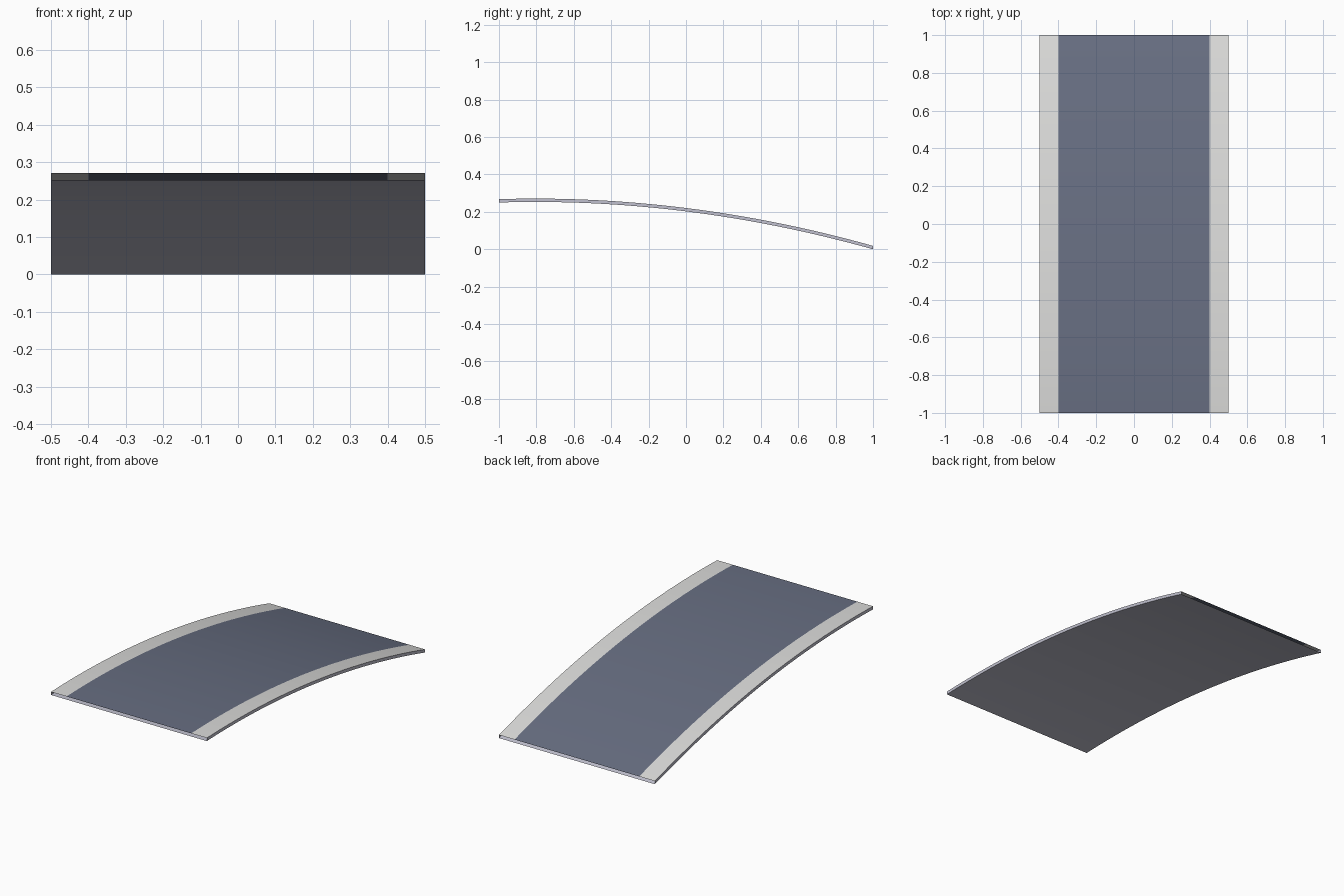
import bpy

if "Cube" in bpy.data.objects:
    bpy.data.objects.remove(bpy.data.objects["Cube"])

SEGMENTS = 32
THICK = 0.018


def material(name, rgb):
    m = bpy.data.materials.new(name)
    m.diffuse_color = (*rgb, 1.0)
    m.use_nodes = True
    m.node_tree.nodes["Principled BSDF"].inputs["Base Color"].default_value = m.diffuse_color
    return m


slate = material("slate blue", (0.135, 0.155, 0.22))
pale = material("pale grey", (0.70, 0.70, 0.69))
lavender = material("lavender grey", (0.53, 0.53, 0.62))


def arch(y):
    """Height of the underside: a gentle crest near the front, falling to the back."""
    u = y + 1
    return 0.25 + 0.03 * u - 0.0775 * u * u


def sweep(name, section, mat):
    """Sweep an open (x, height) section along the arch, leaving the ends open."""
    n = len(section)
    verts, faces = [], []
    for i in range(SEGMENTS + 1):
        y = -1 + 2 * i / SEGMENTS
        verts += [(x, y, arch(y) + h) for x, h in section]
    for i in range(SEGMENTS):
        for j in range(n - 1):
            a = i * n + j
            faces.append((a, a + 1, a + n + 1, a + n))
    mesh = bpy.data.meshes.new(name)
    mesh.from_pydata(verts, [], faces)
    mesh.materials.append(mat)
    ob = bpy.data.objects.new(name, mesh)
    bpy.context.collection.objects.link(ob)
    bpy.context.view_layer.objects.active = ob
    ob.select_set(True)
    bpy.ops.object.shade_smooth_by_angle()
    ob.select_set(False)
    return ob


# Top skin: wide centre panel with a pale strip along each side
sweep("centre_panel", [(-0.4, THICK), (0.4, THICK)], slate)
sweep("left_strip", [(-0.5, THICK), (-0.4, THICK)], pale)
sweep("right_strip", [(0.4, THICK), (0.5, THICK)], pale)

# Tray below: both side walls and the underside, facing outward
sweep("under_tray", [(0.5, THICK), (0.5, 0), (-0.5, 0), (-0.5, THICK)], lavender)
